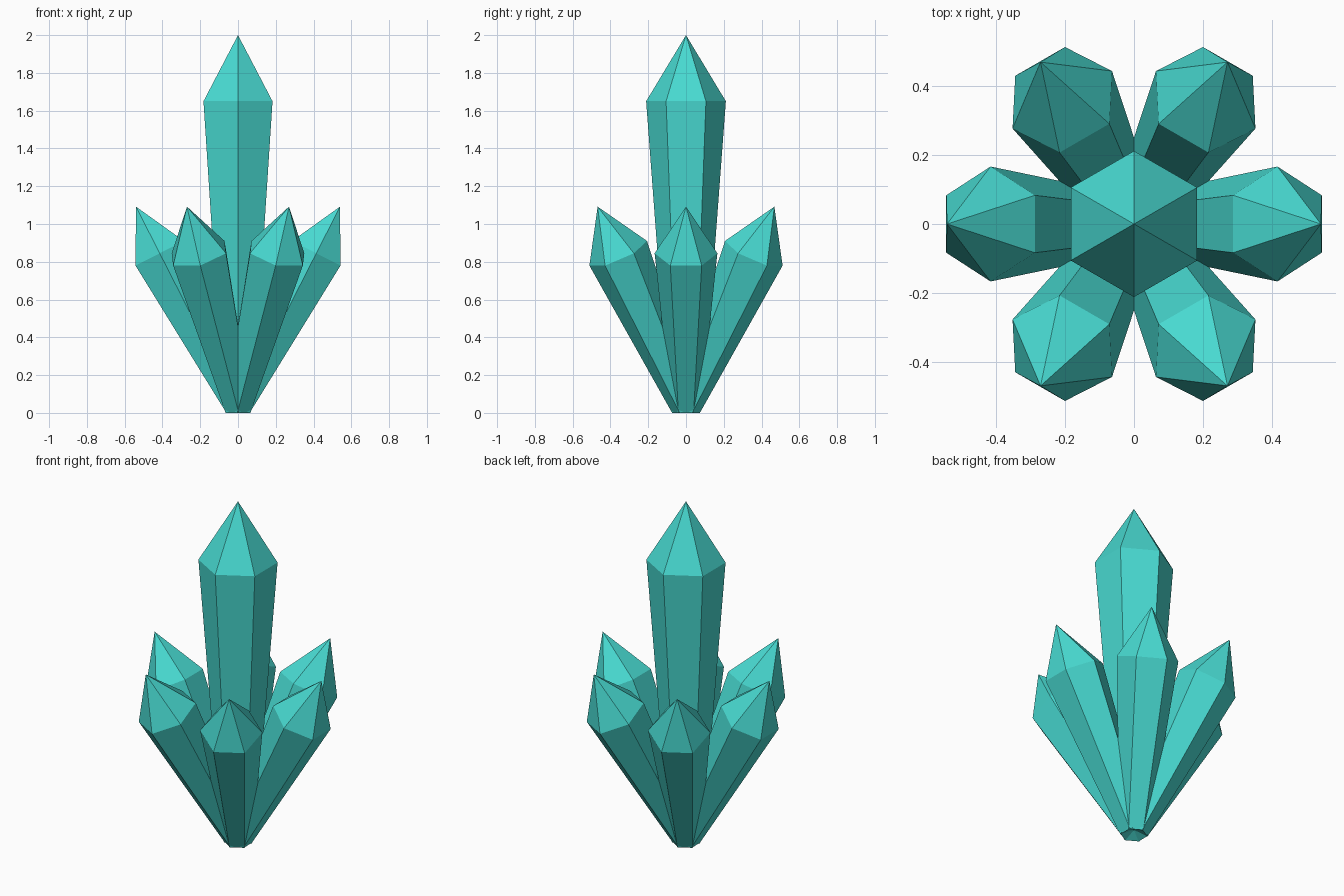
import bpy, bmesh, math
from mathutils import Matrix

if "Cube" in bpy.data.objects:
    bpy.data.objects.remove(bpy.data.objects["Cube"])

SIDES = 6
ORIGIN_Z = 0.0315          # all crystals grow from this point
TILT = math.radians(27)

teal = bpy.data.materials.new("teal crystal")
teal.diffuse_color = (0.065, 0.70, 0.64, 1)
teal.use_nodes = True
teal.node_tree.nodes["Principled BSDF"].inputs["Base Color"].default_value = teal.diffuse_color


def crystal(name, base_r, shoulder_r, shoulder_z, tip_z, tilt=0.0, azimuth=0.0):
    """Six-sided flared prism with a pointed tip, leaning towards azimuth."""
    bm = bmesh.new()
    rings = []
    for r, z in ((base_r, 0), (shoulder_r, shoulder_z)):
        angles = [math.radians(30) + math.tau * i / SIDES for i in range(SIDES)]
        rings.append([bm.verts.new((r * math.cos(a), r * math.sin(a), z)) for a in angles])
    low, high = rings
    tip = bm.verts.new((0, 0, tip_z))
    bm.faces.new(low[::-1])
    for i in range(SIDES):
        j = (i + 1) % SIDES
        bm.faces.new((low[i], low[j], high[j], high[i]))
        bm.faces.new((high[i], high[j], tip))
    bm.transform(Matrix.Translation((0, 0, ORIGIN_Z))
                 @ Matrix.Rotation(azimuth, 4, 'Z')
                 @ Matrix.Rotation(tilt, 4, 'Y'))
    mesh = bpy.data.meshes.new(name)
    bm.to_mesh(mesh)
    bm.free()
    mesh.materials.append(teal)
    obj = bpy.data.objects.new(name, mesh)
    bpy.context.collection.objects.link(obj)
    return obj


# Tall upright crystal
crystal("central_crystal", 0.09, 0.211, 1.65 - ORIGIN_Z, 2.0 - ORIGIN_Z)

# Ring of six leaning crystals
for k in range(6):
    crystal(f"outer_crystal_{k + 1}", 0.08, 0.166, 0.913, 1.19,
            TILT, math.tau * k / 6)
